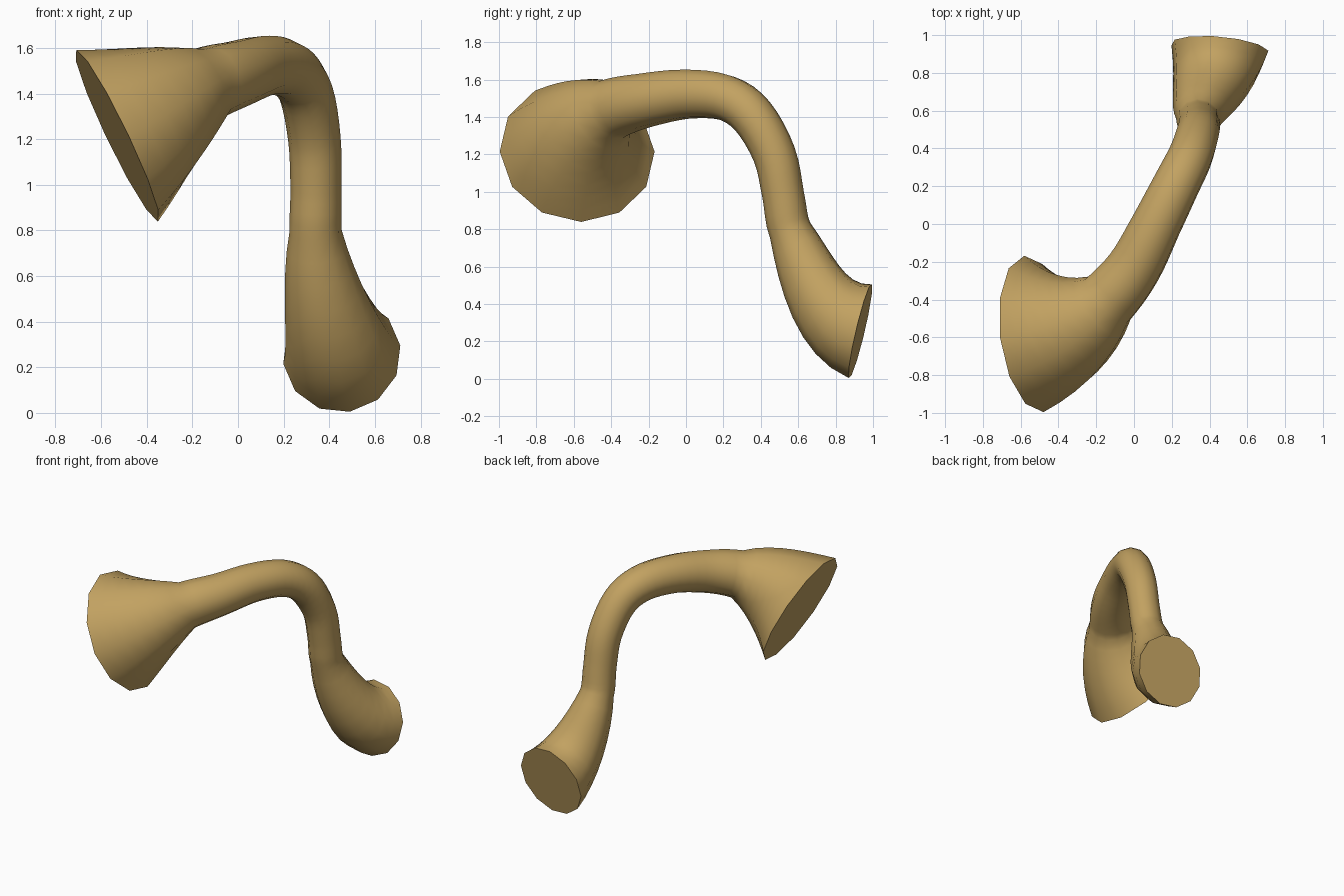
import bpy, bmesh, math
from mathutils import Vector as V
from mathutils.geometry import interpolate_bezier

if "Cube" in bpy.data.objects:
    bpy.data.objects.remove(bpy.data.objects["Cube"])

SIDES = 12
brown = bpy.data.materials.new("tan_brown")
brown.diffuse_color = (0.54, 0.36, 0.12, 1)
brown.use_nodes = True
brown.node_tree.nodes["Principled BSDF"].inputs["Base Color"].default_value = brown.diffuse_color

def hermite(p0, t0, p1, t1, n):
    return interpolate_bezier(p0, p0 + t0 / 3, p1 - t1 / 3, p1, n + 1)

def flare(p0, n0, r0, p1, n1, r1, n):
    """Rings (centre, normal, radius) whose tilt turns from n0 to n1."""
    d = (p1 - p0).length
    pts = hermite(p0, n0 * d, p1, n1 * d, n)
    return [(p, n0.lerp(n1, i / n).normalized(), r0 + (r1 - r0) * i / n)
            for i, p in enumerate(pts)]

# centre line of the bent pipe: position and radius
path = [(V((-.14, -.40, 1.44)), .165), (V((0, -.23, 1.487)), .147), (V((.12, 0, 1.522)), .133),
        (V((.225, .21, 1.503)), .125), (V((.297, .355, 1.405)), .120),
        (V((.335, .472, 1.20)), .115), (V((.342, .52, .98)), .112), (V((.34, .556, .795)), .115)]
start_dir = V((.67, .68, .30)).normalized()
end_dir = V((.03, .37, -.93)).normalized()
big_c, big_n = V((-.53, -.582, 1.215)), V((.895, .11, .432)).normalized()
small_c, small_n = V((.455, .932, .255)), V((.09, .97, -.23)).normalized()

# large bell, pipe, small bell
rings = flare(big_c, big_n, .417, path[0][0], start_dir, path[0][1], 7)
P = [p for p, r in path]
last = len(P) - 1
tan = [(P[min(i + 1, last)] - P[max(i - 1, 0)]) / 2 for i in range(last + 1)]
tan[0] = start_dir * (P[1] - P[0]).length
tan[last] = end_dir * (P[last] - P[last - 1]).length
for i in range(last):
    pts = hermite(P[i], tan[i], P[i + 1], tan[i + 1], 4)
    for k in range(1, 5):
        n = pts[k] - pts[k - 1] if k == 4 else pts[k + 1] - pts[k - 1]
        if k == 4:
            n = tan[i + 1]
        r = path[i][1] + (path[i + 1][1] - path[i][1]) * k / 4
        rings.append((pts[k], n.normalized(), r))
rings += flare(P[last], end_dir, path[last][1], small_c, small_n, .26, 8)[1:]

# carry the ring orientation along the path
frames = []
u = V((0, 0, 1))
for c, n, r in rings:
    u = (u - n * u.dot(n)).normalized()
    frames.append((u.copy(), n.cross(u)))
# small twist so the last ring's corners sit at 8 degrees from the x axis
want = V((math.cos(math.radians(8)), 0, math.sin(math.radians(8))))
a = math.atan2(want.dot(frames[-1][1]), want.dot(frames[-1][0]))
step = 2 * math.pi / SIDES
twist = a - round(a / step) * step

bm = bmesh.new()
loops = []
for i, ((c, n, r), (u, v)) in enumerate(zip(rings, frames)):
    t = twist * i / (len(rings) - 1)
    loops.append([bm.verts.new(c + (u * math.cos(t + k * step) + v * math.sin(t + k * step)) * r)
                  for k in range(SIDES)])
for a, b in zip(loops, loops[1:]):
    for k in range(SIDES):
        j = (k + 1) % SIDES
        bm.faces.new((a[k], a[j], b[j], b[k]))
bm.faces.new(loops[0][::-1])
bm.faces.new(loops[-1])
me = bpy.data.meshes.new("flared_pipe")
bm.to_mesh(me)
bm.free()
pipe = bpy.data.objects.new("flared_pipe", me)
bpy.context.collection.objects.link(pipe)
me.materials.append(brown)
bpy.context.view_layer.objects.active = pipe
pipe.select_set(True)
bpy.ops.object.shade_smooth_by_angle(angle=math.radians(45))
